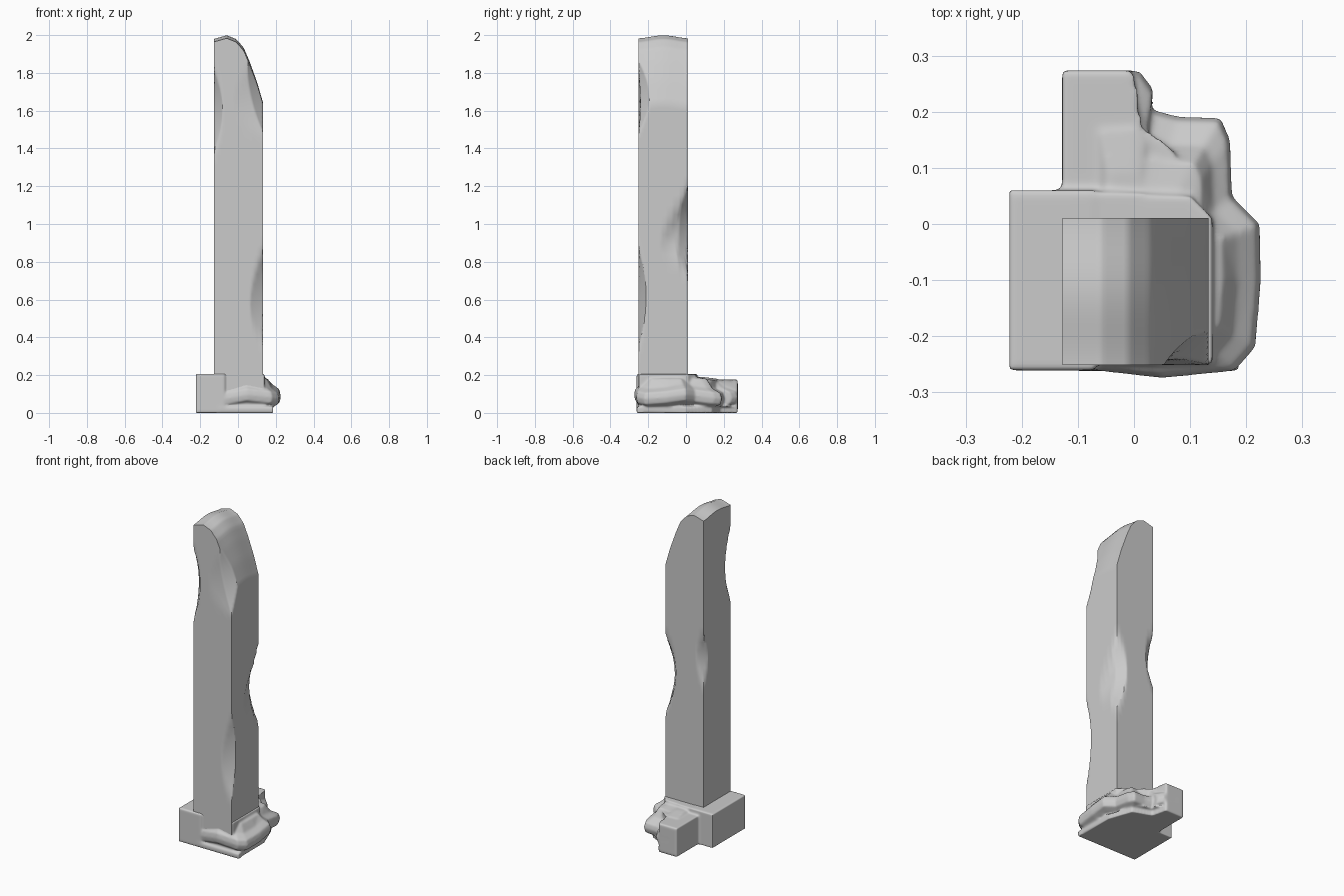
import bpy, bmesh, math
from mathutils import Vector

if "Cube" in bpy.data.objects:
    bpy.data.objects.remove(bpy.data.objects["Cube"])


def finish(bm, name):
    bmesh.ops.recalc_face_normals(bm, faces=bm.faces)
    me = bpy.data.meshes.new(name)
    bm.to_mesh(me)
    bm.free()
    ob = bpy.data.objects.new(name, me)
    bpy.context.collection.objects.link(ob)
    bpy.ops.object.select_all(action='DESELECT')
    ob.select_set(True)
    bpy.context.view_layer.objects.active = ob
    return ob


def interp(table, x):
    for (x0, y0), (x1, y1) in zip(table, table[1:]):
        if x <= x1:
            return y0 + (y1 - y0) * max(0, (x - x0) / (x1 - x0))
    return table[-1][1]


# Shaft: square pillar with broken top and chipped corners
CX, CY, HX, HY = 0.003, -0.12, 0.13, 0.131
TOP = [(-0.13, 1.975), (-0.06, 1.995), (-0.01, 1.975), (0.03, 1.93),
       (0.06, 1.86), (0.10, 1.75), (0.135, 1.63)]
# direction x, y, centre height, half height, depth, slope along the face
CHIPS = [
    (0.75, 0.66, 0.95, 0.24, 0.055, 0.5),
    (0.95, 0.30, 0.93, 0.17, 0.045, 0.7),
    (-0.66, 0.75, 1.12, 0.16, 0.035, -0.5),
    (0.50, -0.87, 0.58, 0.26, 0.035, 0.6),
    (-0.75, -0.66, 1.60, 0.22, 0.035, 0.2),
    (0.70, -0.71, 1.80, 0.32, 0.060, 0.3),
    (0.10, -0.99, 1.66, 0.22, 0.016, 0.3),
]

bm = bmesh.new()
bmesh.ops.create_cube(bm, size=2)
bmesh.ops.subdivide_edges(bm, edges=bm.edges[:], cuts=35, use_grid_fill=True)
for v in bm.verts:
    x, y = v.co.x * HX, v.co.y * HY
    z = 0.1 + (v.co.z + 1) * 0.95
    if z > 1.3:
        top = interp(TOP, x + CX) + 0.008 * math.cos(y * 22) - 0.004
        z = 1.3 + (z - 1.3) / 0.7 * (top - 1.3)
    for dx, dy, z0, w, depth, slope in CHIPS:
        n = Vector((dx, dy)).normalized()
        t = -n.y * x + n.x * y
        u = abs(z - z0 - slope * t) / w
        if u < 1:
            limit = abs(n.x) * HX + abs(n.y) * HY - depth * (1 - u * u)
            over = n.x * x + n.y * y - limit
            if over > 0:
                x -= n.x * over
                y -= n.y * over
    v.co = (x + CX, y + CY, z)
finish(bm, "pillar_shaft")
bpy.ops.object.shade_smooth_by_angle(angle=math.radians(30))


# Base: stacked closed solids fused into one worn stone
def loft(bm, outline, levels, centre, wave=0.0):
    rings = []
    for z, s in levels:
        ring = []
        for x, y in outline:
            px, py = x - centre[0], y - centre[1]
            dz = wave * math.sin(4 * math.atan2(py, px)) if 0.02 < z < 0.16 else 0
            ring.append(bm.verts.new((centre[0] + px * s, centre[1] + py * s, z + dz)))
        rings.append(ring)
    n = len(outline)
    for a, b in zip(rings, rings[1:]):
        for i in range(n):
            j = (i + 1) % n
            bm.faces.new((a[i], a[j], b[j], b[i]))
    bm.faces.new(rings[0][::-1])
    bm.faces.new(rings[-1])


def slab(bm, outline, z1):
    loft(bm, outline, [(0, 1), (z1, 1)], (0, 0))


bm = bmesh.new()
# squared left block, core under the shaft, and rear arm
slab(bm, [(-0.222, -0.261), (-0.07, -0.261), (-0.07, 0.06), (-0.222, 0.06)], 0.207)
slab(bm, [(-0.1, -0.25), (0.14, -0.25), (0.14, 0.01), (0.10, 0.05), (-0.1, 0.06)], 0.205)
slab(bm, [(-0.128, 0), (0.11, 0), (0.10, 0.07), (0.07, 0.13), (0.01, 0.17),
          (-0.003, 0.274), (-0.128, 0.274)], 0.176)
# eroded right side: foot, undercut, bulging ridge, slope up to the shaft
RIDGE = [(-0.08, -0.26), (0.05, -0.275), (0.18, -0.262), (0.217, -0.22), (0.227, -0.1),
         (0.225, 0.0), (0.175, 0.05), (0.172, 0.15), (0.155, 0.19), (0.08, 0.192),
         (0.03, 0.205), (0.035, 0.24), (0.01, 0.274), (-0.08, 0.27)]
loft(bm, RIDGE, [(0.04, 0.84), (0.055, 0.97), (0.085, 1.0), (0.115, 0.97),
                 (0.14, 0.82), (0.18, 0.71), (0.19, 0.5)], (-0.01, -0.09), 0.012)
slab(bm, [(-0.1, -0.262), (0.187, -0.262), (0.18, 0.0), (0.13, 0.14), (0.02, 0.18),
          (0.0, 0.265), (-0.1, 0.265)], 0.032)
bmesh.ops.triangulate(bm, faces=bm.faces[:])
base = finish(bm, "broken_base")
rm = base.modifiers.new("fuse", 'REMESH')
rm.mode = 'VOXEL'
rm.voxel_size = 0.006
rm.use_smooth_shade = True
sm = base.modifiers.new("wear", 'SMOOTH')
sm.factor = 0.5
sm.iterations = 8
